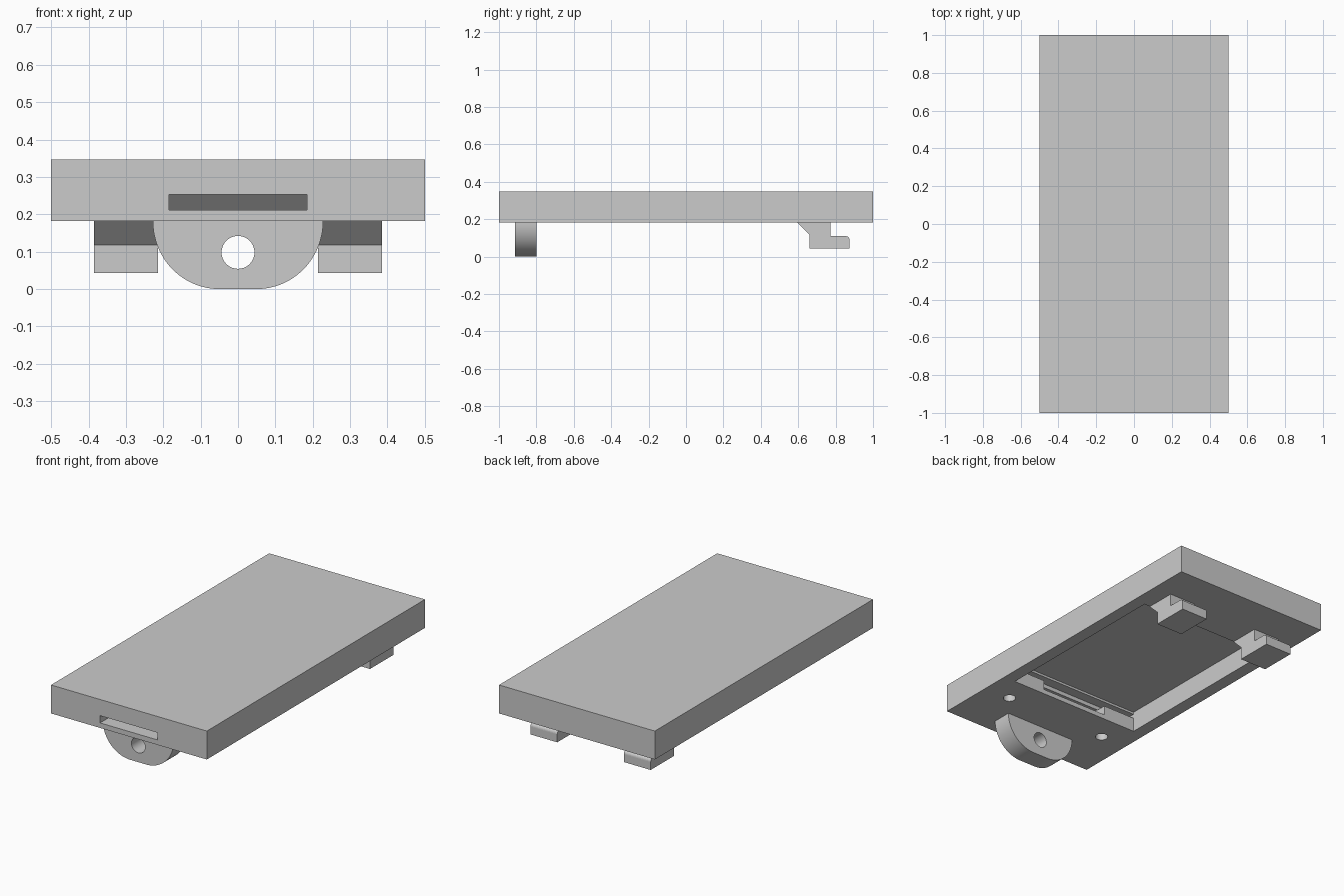
import bpy, bmesh, math
from mathutils import Vector

if "Cube" in bpy.data.objects:
    bpy.data.objects.remove(bpy.data.objects["Cube"], do_unlink=True)

grey = bpy.data.materials.new("plain grey")
grey.use_nodes = True
colour = (0.6, 0.6, 0.6, 1)
grey.diffuse_color = colour
grey.node_tree.nodes["Principled BSDF"].inputs["Base Color"].default_value = colour


def prism(name, outline, place, sweep):
    """Extrude a 2D outline; place maps its points into space."""
    bm = bmesh.new()
    face = bm.faces.new([bm.verts.new(place(u, v)) for u, v in outline])
    grown = bmesh.ops.extrude_face_region(bm, geom=[face])
    moved = [g for g in grown["geom"] if isinstance(g, bmesh.types.BMVert)]
    bmesh.ops.translate(bm, verts=moved, vec=Vector(sweep))
    bmesh.ops.recalc_face_normals(bm, faces=bm.faces)
    mesh = bpy.data.meshes.new(name)
    bm.to_mesh(mesh)
    bm.free()
    mesh.materials.append(grey)
    obj = bpy.data.objects.new(name, mesh)
    bpy.context.collection.objects.link(obj)
    return obj


def along_x(name, outline, x0, x1):
    return prism(name, outline, lambda y, z: (x0, y, z), (x1 - x0, 0, 0))


def along_y(name, outline, y0, y1):
    return prism(name, outline, lambda x, z: (x, y0, z), (0, y1 - y0, 0))


def along_z(name, outline, z0, z1):
    return prism(name, outline, lambda x, y: (x, y, z0), (0, 0, z1 - z0))


def rect(u0, u1, v0, v1):
    return [(u0, v0), (u1, v0), (u1, v1), (u0, v1)]


def arc(u, v, ru, rv, start, end, steps):
    angles = [math.radians(start + (end - start) * i / steps) for i in range(steps + 1)]
    return [(u + ru * math.cos(a), v + rv * math.sin(a)) for a in angles]


def circle(u, v, r, steps=40):
    return arc(u, v, r, r, 0, 360, steps)[:-1]


def cut(target, cutter):
    cutter.hide_render = True
    mod = target.modifiers.new("cut", "BOOLEAN")
    mod.operation, mod.solver, mod.object = "DIFFERENCE", "EXACT", cutter
    bpy.context.view_layer.objects.active = target
    bpy.ops.object.modifier_apply(modifier=mod.name)
    bpy.data.objects.remove(cutter, do_unlink=True)


def smooth(obj):
    bpy.ops.object.select_all(action="DESELECT")
    obj.select_set(True)
    bpy.context.view_layer.objects.active = obj
    bpy.ops.object.shade_smooth_by_angle(angle=math.radians(30))


BASE, TOP = 0.182, 0.347
LIP, GROOVE, FLOOR = 0.264, 0.289, 0.302

# Slab with a pocket underneath: a groove behind the front lip, a 45 degree back wall
slab = along_z("slab", rect(-0.5, 0.5, -1, 1), BASE, TOP)
pocket = [(-0.51, 0.15), (-0.51, LIP), (-0.57, LIP), (-0.57, GROOVE), (-0.51, GROOVE),
          (-0.51, FLOOR), (0.477, FLOOR), (0.597, BASE), (0.629, 0.15)]
cut(slab, along_x("pocket_cutter", pocket, -0.425, 0.425))

# Front slot, wider where it meets the pocket
cut(slab, along_y("slot_cutter", rect(-0.185, 0.185, 0.211, 0.253), -1.1, -0.45))
cut(slab, along_y("wide_slot_cutter", rect(-0.215, 0.215, 0.209, 0.266), -0.75, -0.48))

# Blind screw holes
for side in (-1, 1):
    cut(slab, along_z("screw_hole_cutter", circle(side * 0.33, -0.67, 0.034), 0.15, 0.29))
smooth(slab)

# Rounded hanging tab with a through hole
right_curve = arc(0.05, BASE, 0.178, BASE, 0, -90, 24)
left_curve = [(-x, z) for x, z in reversed(right_curve)]
tab = along_y("hanging_tab", right_curve + left_curve, -0.914, -0.8)
cut(tab, along_y("tab_hole_cutter", circle(0, 0.098, 0.044), -1, -0.7))
smooth(tab)

# Pair of flat-shaded hooks with a sloped front and a rounded tip
hook_outline = [(0.594, BASE), (0.659, 0.118), (0.659, 0.043), (0.875, 0.043)]
hook_outline += arc(0.855, 0.089, 0.02, 0.02, 0, 90, 6)
hook_outline += [(0.773, 0.109), (0.773, BASE)]
along_x("left_hook", hook_outline, 0.214, 0.386)
along_x("right_hook", hook_outline, -0.386, -0.214)
